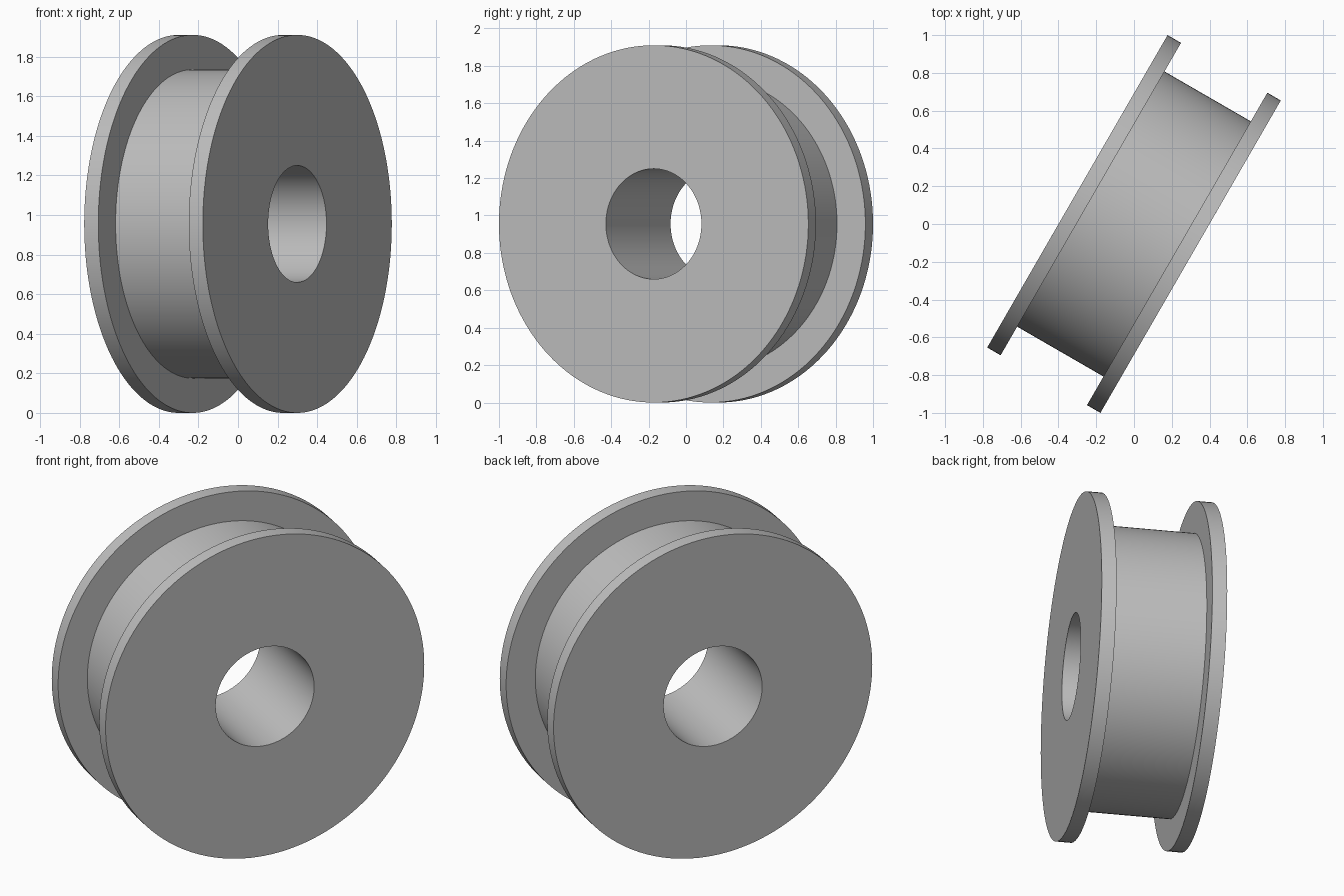
import bpy
import bmesh
from math import cos, sin, radians, tau
from mathutils import Vector

cube = bpy.data.objects.get("Cube")
if cube:
    bpy.data.objects.remove(cube, do_unlink=True)

RIM, HUB, BORE = 0.955, 0.78, 0.295     # radii
HALF, INNER = 0.346, 0.264              # outer and inner flange faces along the axle
SEGMENTS = 144

grey = bpy.data.materials.new("plain_grey")
grey.use_nodes = True
colour = (0.52, 0.52, 0.52, 1)
grey.diffuse_color = colour
grey.node_tree.nodes["Principled BSDF"].inputs["Base Color"].default_value = colour

# Half section as (radius, distance along axle), mirrored into a closed loop
half = [(BORE, HALF), (RIM, HALF), (RIM, INNER), (HUB, INNER)]
profile = half + [(r, -d) for r, d in reversed(half)]

# Horizontal axle, turned towards the front right
axle = Vector((cos(radians(30)), -sin(radians(30)), 0))
up = Vector((0, 0, 1))
centre = up * RIM

# Flanged roller with a through bore, lathed around the axle
bm = bmesh.new()
verts = [bm.verts.new(centre + up * r + axle * d) for r, d in profile]
edges = [bm.edges.new((v, verts[(i + 1) % len(verts)])) for i, v in enumerate(verts)]
bmesh.ops.spin(bm, geom=verts + edges, cent=centre, axis=axle,
               angle=tau, steps=SEGMENTS, use_merge=True)
bmesh.ops.remove_doubles(bm, verts=bm.verts, dist=0.0001)
bmesh.ops.recalc_face_normals(bm, faces=bm.faces)

mesh = bpy.data.meshes.new("flanged_roller")
bm.to_mesh(mesh)
bm.free()
mesh.materials.append(grey)
roller = bpy.data.objects.new("flanged_roller", mesh)
bpy.context.collection.objects.link(roller)

bpy.ops.object.select_all(action='DESELECT')
roller.select_set(True)
bpy.context.view_layer.objects.active = roller
bpy.ops.object.shade_smooth_by_angle(angle=radians(30))
